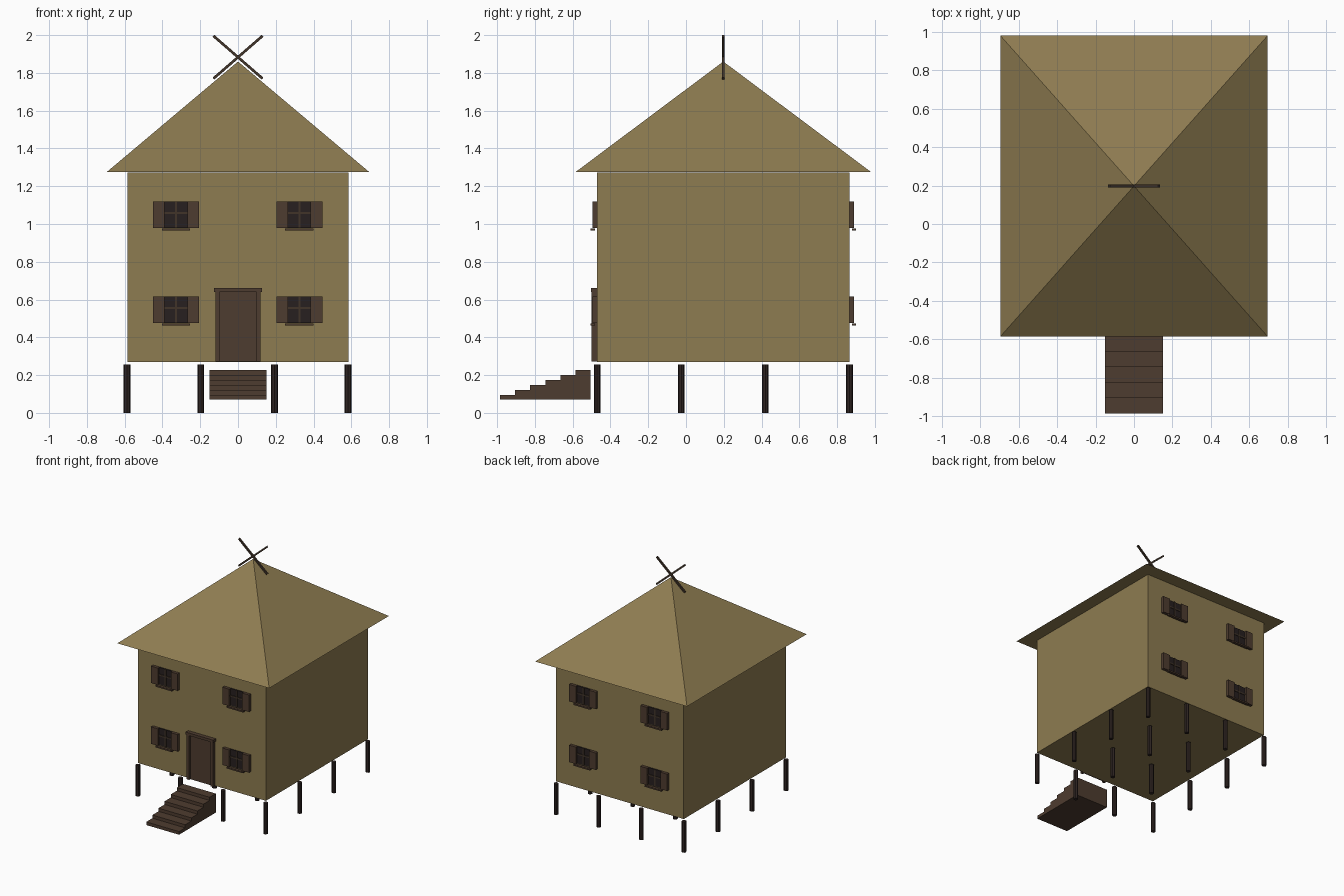
import bpy, bmesh, math

if "Cube" in bpy.data.objects:
    bpy.data.objects.remove(bpy.data.objects["Cube"])


def material(name, rgb):
    m = bpy.data.materials.new(name)
    m.diffuse_color = (*rgb, 1)
    m.use_nodes = True
    m.node_tree.nodes["Principled BSDF"].inputs["Base Color"].default_value = m.diffuse_color
    return m


STRAW = material("straw", (0.270, 0.200, 0.082))
BROWN = material("brown_wood", (0.076, 0.045, 0.029))
BEAM = material("beam_wood", (0.052, 0.034, 0.022))
DARK = material("dark_wood", (0.028, 0.018, 0.016))
GLASS = material("dark_glass", (0.020, 0.014, 0.014))


def finish(name, bm, mat):
    bmesh.ops.recalc_face_normals(bm, faces=bm.faces)
    me = bpy.data.meshes.new(name)
    bm.to_mesh(me)
    bm.free()
    me.materials.append(mat)
    ob = bpy.data.objects.new(name, me)
    bpy.context.collection.objects.link(ob)
    return ob


def box(name, x0, x1, y0, y1, z0, z1, mat):
    bm = bmesh.new()
    bmesh.ops.create_cube(bm, size=1)
    for v in bm.verts:
        v.co.x = x1 if v.co.x > 0 else x0
        v.co.y = y1 if v.co.y > 0 else y0
        v.co.z = z1 if v.co.z > 0 else z0
    return finish(name, bm, mat)


FRONT, BACK = -0.47, 0.865
MID = (FRONT + BACK) / 2

# House body
box("walls", -0.585, 0.585, FRONT, BACK, 0.27, 1.272, STRAW)

# Four-sided roof with its apex over the middle of the house
bm = bmesh.new()
eaves = [bm.verts.new(p) for p in ((-0.695, -0.585, 1.275), (0.695, -0.585, 1.275),
                                   (0.695, 0.98, 1.275), (-0.695, 0.98, 1.275))]
apex = bm.verts.new((0, MID, 1.86))
bm.faces.new(eaves)
for i in range(4):
    bm.faces.new((eaves[i], eaves[(i + 1) % 4], apex))
finish("roof", bm, STRAW)

# Crossed beams at the apex
for s in (-1, 1):
    beam = box("crossed_beam", -0.172, 0.172, -0.007, 0.007, -0.007, 0.007, BEAM)
    beam.location = (0, MID, 1.883)
    beam.rotation_euler.y = s * math.radians(41)

# Stilts in a four by four grid
for i in range(4):
    for j in range(4):
        bm = bmesh.new()
        bmesh.ops.create_cone(bm, cap_ends=True, segments=8, radius1=0.018,
                              radius2=0.018, depth=0.255)
        stilt = finish("stilt", bm, DARK)
        stilt.location = (-0.587 + i * 0.39, FRONT + j * (BACK - FRONT) / 3, 0.1275)


# Shuttered window; out is the outward direction along y
def window(cx, wall, out, cz):
    def part(name, x0, x1, d0, d1, z0, z1, mat):
        ya, yb = sorted((wall + out * d0, wall + out * d1))
        box(name, cx + x0, cx + x1, ya, yb, cz + z0, cz + z1, mat)
    part("window_pane", -0.06, 0.06, -0.005, 0.008, -0.07, 0.07, GLASS)
    for s in (-1, 1):
        x0, x1 = sorted((s * 0.06, s * 0.122))
        part("shutter", x0, x1, -0.005, 0.025, -0.07, 0.07, BROWN)
    part("window_mullion", -0.006, 0.006, -0.005, 0.014, -0.07, 0.07, BEAM)
    part("window_crossbar", -0.06, 0.06, -0.005, 0.013, 0.004, 0.016, BEAM)
    part("window_sill", -0.075, 0.075, 0.013, 0.036, -0.083, -0.071, BROWN)


for wall, out in ((FRONT, -1), (BACK, 1)):
    for cx in (-0.328, 0.325):
        for cz in (0.545, 1.048):
            window(cx, wall, out, cz)

# Door and its frame
box("door", -0.098, 0.098, -0.484, -0.465, 0.272, 0.64, BROWN)
for x0, x1 in ((-0.12, -0.098), (0.098, 0.12)):
    box("door_jamb", x0, x1, -0.5, -0.465, 0.272, 0.64, BROWN)
box("door_lintel", -0.126, 0.126, -0.504, -0.465, 0.64, 0.662, BROWN)

# Solid staircase extruded from a stepped profile
profile = [(-0.505, 0.07), (-0.985, 0.07)]
for i in range(6):
    z = 0.096 + i * 0.0262
    profile += [(-0.985 + i * 0.08, z), (-0.905 + i * 0.08, z)]
bm = bmesh.new()
side = bm.faces.new([bm.verts.new((-0.15, y, z)) for y, z in profile])
ext = bmesh.ops.extrude_face_region(bm, geom=[side], use_keep_orig=True)
new = [g for g in ext["geom"] if isinstance(g, bmesh.types.BMVert)]
bmesh.ops.translate(bm, verts=new, vec=(0.3, 0, 0))
finish("stairs", bm, BROWN)
